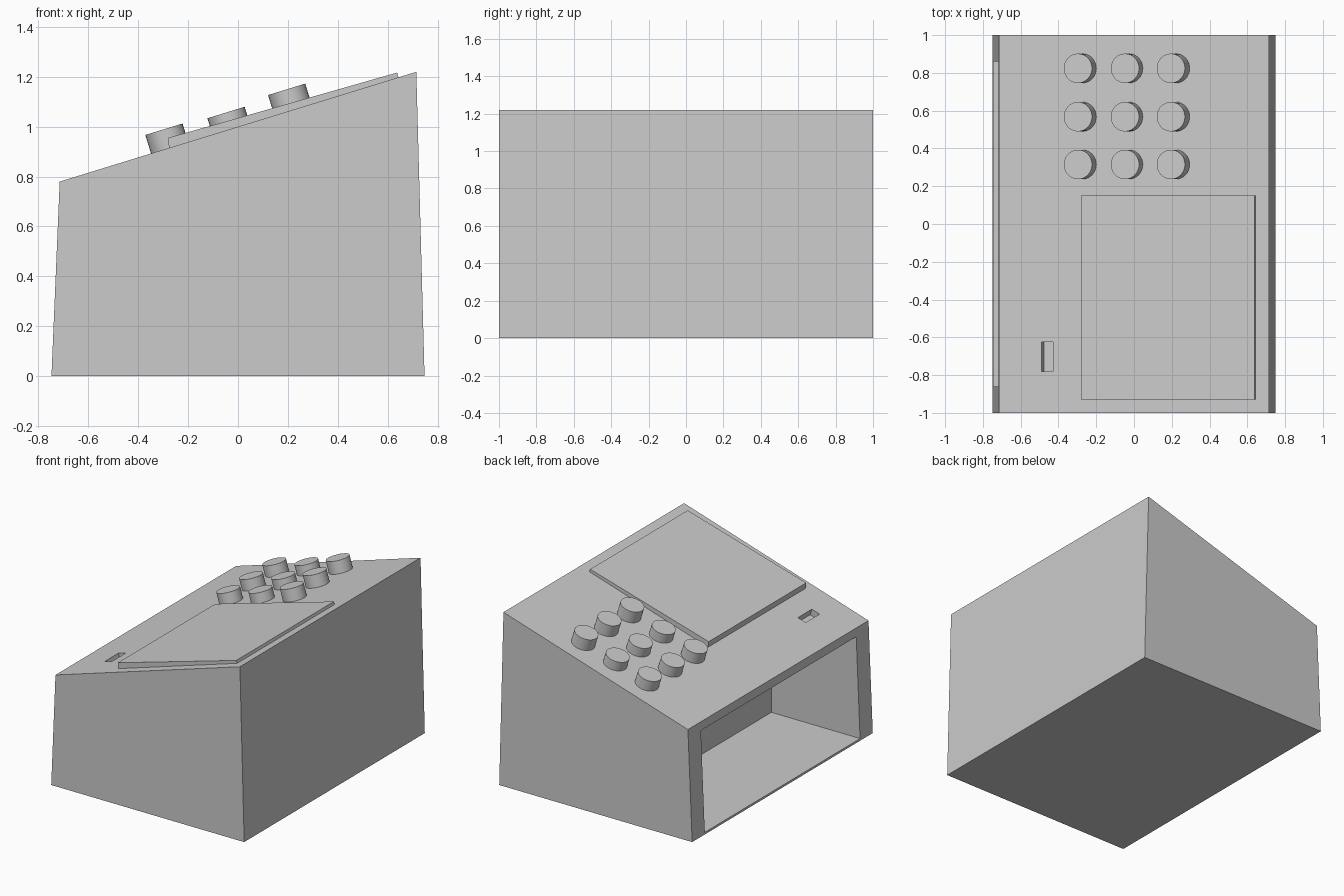
import bpy, bmesh, math
from mathutils import Vector

if "Cube" in bpy.data.objects:
    bpy.data.objects.remove(bpy.data.objects["Cube"])

SLOPE = math.atan2(0.44, 1.43)
NORMAL = Vector((-math.sin(SLOPE), 0, math.cos(SLOPE)))


def prism(name, profile, y0, y1):
    """Extrude an x-z profile along y."""
    bm = bmesh.new()
    face = bm.faces.new([bm.verts.new((x, y0, z)) for x, z in profile])
    ext = bmesh.ops.extrude_face_region(bm, geom=[face])
    verts = [v for v in ext["geom"] if isinstance(v, bmesh.types.BMVert)]
    bmesh.ops.translate(bm, verts=verts, vec=(0, y1 - y0, 0))
    bmesh.ops.recalc_face_normals(bm, faces=bm.faces)
    mesh = bpy.data.meshes.new(name)
    bm.to_mesh(mesh)
    bm.free()
    ob = bpy.data.objects.new(name, mesh)
    bpy.context.collection.objects.link(ob)
    return ob


def cut(target, cutter):
    """Subtract the cutter, then discard it."""
    cutter.hide_render = True
    mod = target.modifiers.new("cut", "BOOLEAN")
    mod.operation = "DIFFERENCE"
    mod.solver = "EXACT"
    mod.object = cutter
    bpy.context.view_layer.objects.active = target
    bpy.ops.object.modifier_apply(modifier=mod.name)
    bpy.data.objects.remove(cutter)


def surface_z(x):
    return 1.0 + x * math.tan(SLOPE)


# Wedge-shaped housing
body = prism("housing", [(-0.748, 0), (0.748, 0), (0.715, 1.22), (-0.715, 0.78)], -1, 1)

# Open compartment on the low side
cut(body, prism("compartment_cutter",
                [(-1, 0.015), (-0.06, 0.015), (-0.06, 0.72), (-1, 0.72)], -0.86, 0.86))

# Small slot in the sloping top
ends = [Vector((x, 0, surface_z(x))) for x in (-0.49, -0.43)]
corners = [ends[0] - NORMAL * 0.045, ends[1] - NORMAL * 0.045,
           ends[1] + NORMAL * 0.05, ends[0] + NORMAL * 0.05]
cut(body, prism("slot_cutter", [(p.x, p.z) for p in corners], -0.78, -0.625))

# Raised screen plate
prism("screen", [(-0.275, 0.905), (0.646, 1.19), (0.638, 1.217), (-0.281, 0.955)], -0.93, 0.15)

# Three by three grid of round buttons, given by top centre
for col, (x, z) in enumerate([(-0.297, 0.99), (-0.048, 1.057), (0.195, 1.15)]):
    for row, y in enumerate((0.315, 0.568, 0.824)):
        bpy.ops.mesh.primitive_cylinder_add(
            vertices=32, radius=0.078, depth=0.11,
            location=Vector((x, y, z)) - NORMAL * 0.055, rotation=(0, -SLOPE, 0))
        bpy.context.object.name = f"button_{col + 1}_{row + 1}"
        bpy.ops.object.shade_smooth_by_angle(angle=math.radians(30))
